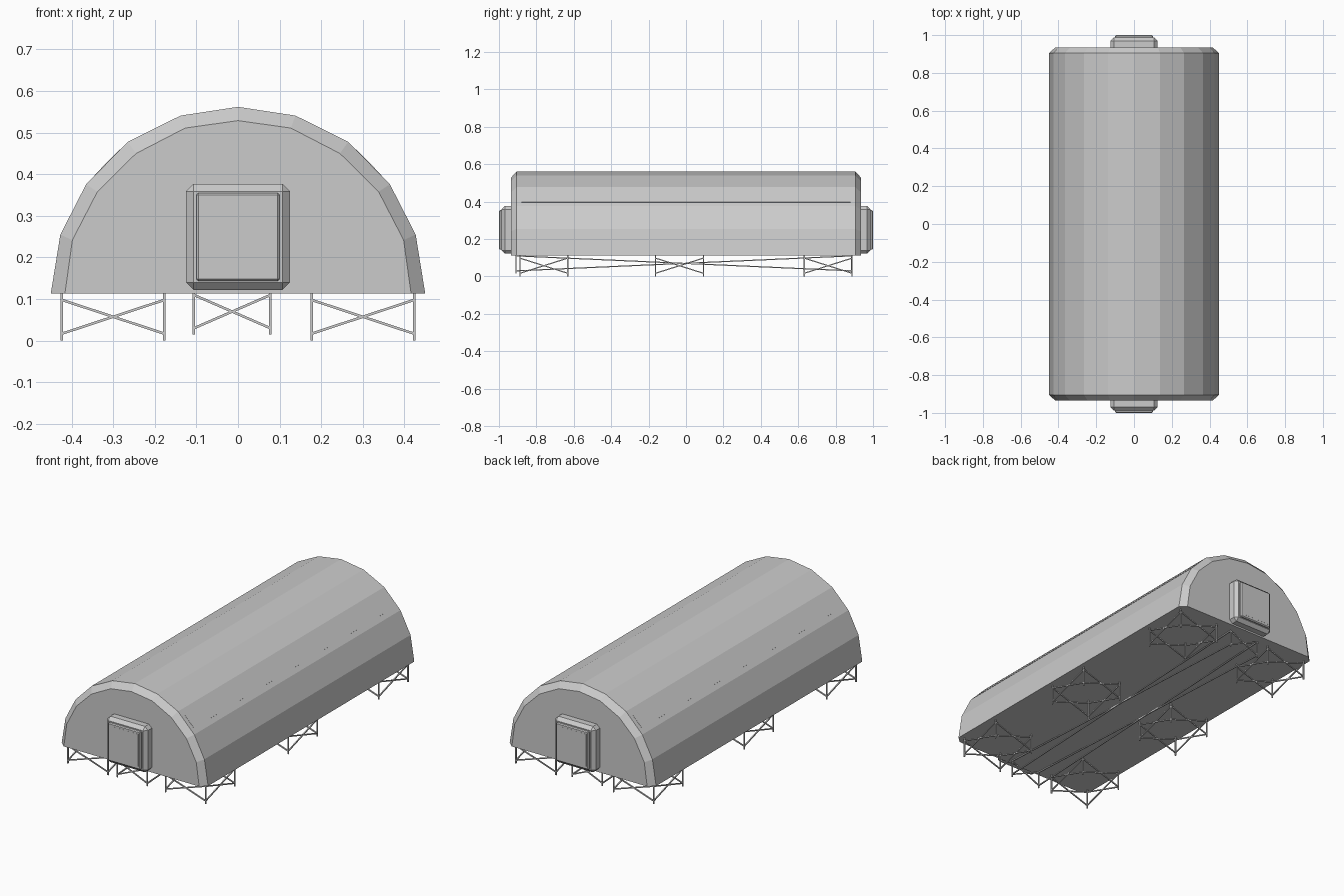
import bpy, bmesh
from mathutils import Vector

if "Cube" in bpy.data.objects:
    bpy.data.objects.remove(bpy.data.objects["Cube"])


def finish(name, bm):
    bmesh.ops.recalc_face_normals(bm, faces=bm.faces)
    me = bpy.data.meshes.new(name)
    bm.to_mesh(me)
    bm.free()
    ob = bpy.data.objects.new(name, me)
    bpy.context.collection.objects.link(ob)
    return ob


def box(name, lo, hi, bevel=0):
    lo, hi = Vector(lo), Vector(hi)
    bm = bmesh.new()
    bmesh.ops.create_cube(bm, size=1)
    for v in bm.verts:
        v.co = Vector(v.co[i] * (hi[i] - lo[i]) + (lo[i] + hi[i]) / 2 for i in range(3))
    if bevel:
        bmesh.ops.bevel(bm, geom=bm.edges[:], offset=bevel, segments=1,
                        affect='EDGES', profile=0.5)
    return finish(name, bm)


def rod(bm, a, b, t=0.006):
    a, b = Vector(a), Vector(b)
    d = b - a
    m = d.to_track_quat('Z', 'Y').to_matrix().to_4x4()
    m.translation = (a + b) / 2
    verts = bmesh.ops.create_cube(bm, size=1)['verts']
    for v in verts:
        v.co = m @ Vector((v.co.x * t, v.co.y * t, v.co.z * d.length))


# Arched shelter body with chamfered ends
outer = [(0.45, 0.113), (0.427, 0.255), (0.365, 0.376), (0.265, 0.478), (0.138, 0.541), (0, 0.562)]
inner = [(0.416, 0.113), (0.398, 0.242), (0.338, 0.358), (0.245, 0.45), (0.127, 0.511), (0, 0.529)]
bm = bmesh.new()
rings = []
for prof, y in ((inner, -0.935), (outer, -0.905), (outer, 0.905), (inner, 0.935)):
    pts = prof + [(-x, z) for x, z in reversed(prof[:-1])]
    rings.append([bm.verts.new((x, y, z)) for x, z in pts])
for r, s in zip(rings, rings[1:]):
    for i in range(len(r)):
        j = (i + 1) % len(r)
        bm.faces.new((r[i], r[j], s[j], s[i]))
bm.faces.new(rings[0])
bm.faces.new(rings[-1])
finish("shelter_body", bm)

# Long thin roof panels lying on the upper side facets
for s in (-1, 1):
    a, b = Vector((0.345, 0, 0.3964)), Vector((0.283, 0, 0.4596))
    n = Vector((0.714, 0, 0.70))
    bm = bmesh.new()
    for p in (a - n * 0.004, a + n * 0.001, b + n * 0.001, b - n * 0.004):
        for y in (-0.88, 0.88):
            bm.verts.new((s * p.x, y, p.z))
    bmesh.ops.convex_hull(bm, input=bm.verts[:])
    bmesh.ops.dissolve_limit(bm, angle_limit=0.02, verts=bm.verts[:], edges=bm.edges[:])
    finish("roof_panel", bm)

# Entrance boxes with door panels at both ends
for s, end in ((-1, "front"), (1, "back")):
    def span(y0, y1):
        return sorted((s * y0, s * y1))
    y = span(0.91, 0.987)
    box(end + "_door_frame", (-0.125, y[0], 0.122), (0.125, y[1], 0.377), 0.018)
    y = span(0.975, 0.9995)
    box(end + "_door", (-0.1, y[0], 0.143), (0.1, y[1], 0.355), 0.005)
    y = span(0.985, 1.0)
    box(end + "_door_inset", (-0.087, y[0], 0.16), (0.087, y[1], 0.34))


# Braced support frames: four posts with crossed rods on each side
def frame(name, x0, x1, y0, y1, z0, z1, d0, d1):
    bm = bmesh.new()
    c = [(x0, y0), (x1, y0), (x1, y1), (x0, y1)]
    for i in range(4):
        p, q = c[i], c[(i + 1) % 4]
        rod(bm, (*p, z0), (*p, z1))
        rod(bm, (*p, d0), (*q, d1))
        rod(bm, (*p, d1), (*q, d0))
    finish(name, bm)


for yc in (-0.76, -0.035, 0.76):
    for xc in (-0.3, 0.3):
        frame("support_frame", xc - 0.123, xc + 0.123, yc - 0.128, yc + 0.128,
              0, 0.115, 0.017, 0.098)
frame("centre_support_frame", -0.106, 0.078, -0.908, 0.886, 0.015, 0.115, 0.03, 0.11)
